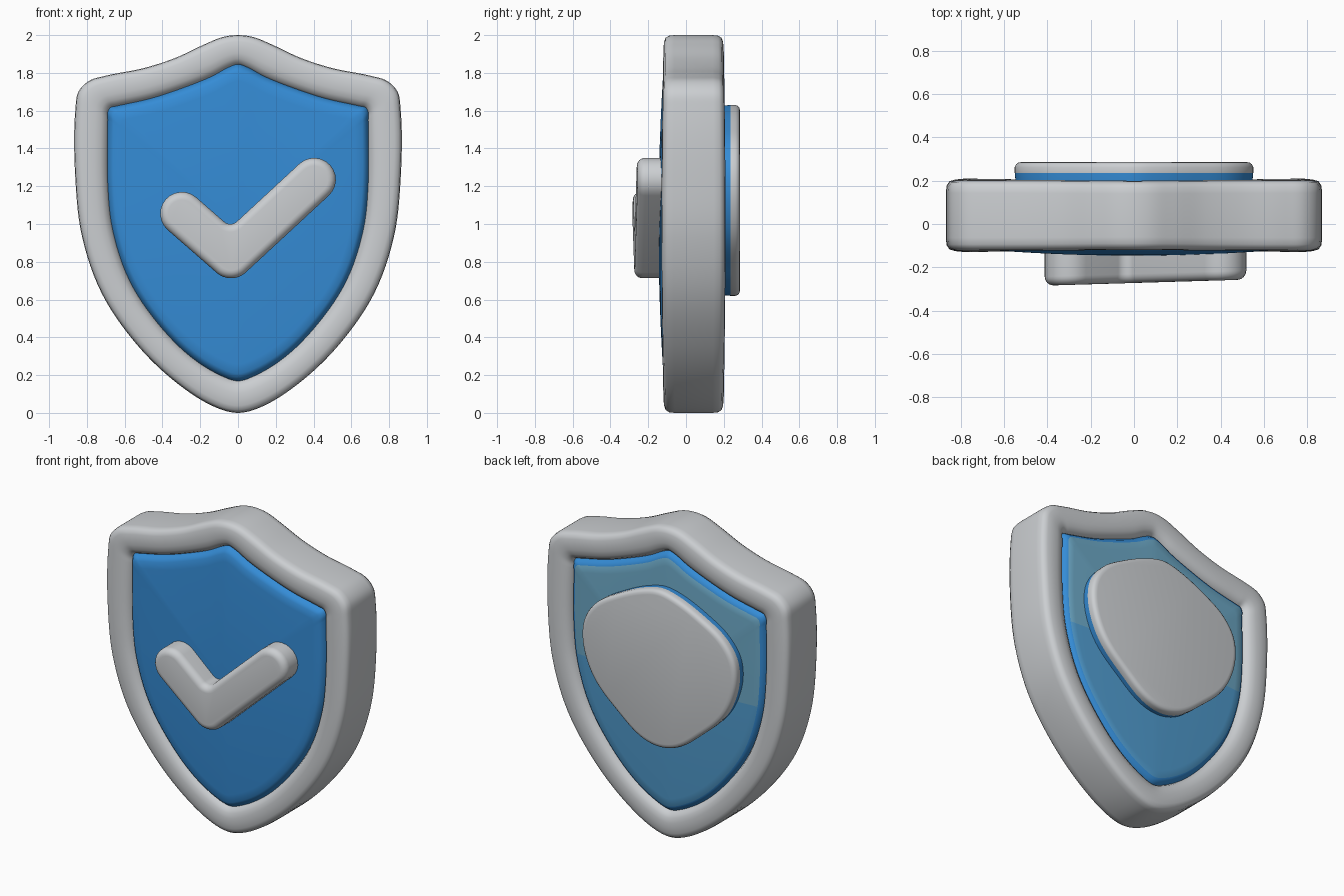
import bpy, bmesh, math
from mathutils import Vector

if "Cube" in bpy.data.objects:
    bpy.data.objects.remove(bpy.data.objects["Cube"])


def material(name, rgb):
    m = bpy.data.materials.new(name)
    m.diffuse_color = (*rgb, 1)
    m.use_nodes = True
    m.node_tree.nodes["Principled BSDF"].inputs["Base Color"].default_value = m.diffuse_color
    return m


GREY = material("light grey", (0.60, 0.62, 0.64))
BLUE = material("bright blue", (0.035, 0.262, 0.67))
PALE = material("pale blue", (0.15, 0.39, 0.56))
MID = material("mid blue", (0.08, 0.33, 0.62))


def smooth_loop(half, steps=6):
    """Closed mirrored (x, z) curve through half-outline points, top to bottom."""
    p = [Vector(q) for q in half]
    ext = [Vector((-p[1].x, p[1].y))] + p + [Vector((-p[-2].x, p[-2].y))]
    tan = [((ext[i] - ext[i - 1]).normalized() + (ext[i + 1] - ext[i]).normalized()).normalized()
           for i in range(1, len(ext) - 1)]
    pts = []
    for i in range(len(p) - 1):
        length = (p[i + 1] - p[i]).length
        for k in range(steps):
            t = k / steps
            pts.append(p[i] * (2*t**3 - 3*t*t + 1) + tan[i] * length * (t**3 - 2*t*t + t)
                       + p[i + 1] * (3*t*t - 2*t**3) + tan[i + 1] * length * (t**3 - t*t))
    pts.append(p[-1])
    return pts + [Vector((-q.x, q.y)) for q in reversed(pts[1:-1])]


def loft(name, rings, mats, closed=False, rule=None, cut_z=None):
    """Skin a list of equal-length rings; cap the ends unless closed."""
    bm = bmesh.new()
    vs = [[bm.verts.new(p) for p in ring] for ring in rings]
    n = len(vs[0])
    for i in range(len(vs) if closed else len(vs) - 1):
        a, b = vs[i], vs[(i + 1) % len(vs)]
        for j in range(n):
            k = (j + 1) % n
            bm.faces.new((a[j], a[k], b[k], b[j]))
    if not closed:
        bm.faces.new(vs[0])
        bm.faces.new(vs[-1])
    if cut_z is not None:
        bmesh.ops.bisect_plane(bm, geom=bm.verts[:] + bm.edges[:] + bm.faces[:],
                               plane_co=(0, 0, cut_z), plane_no=(0, 0, 1))
    bmesh.ops.recalc_face_normals(bm, faces=bm.faces)
    if rule:
        for f in bm.faces:
            f.material_index = rule(f)
    me = bpy.data.meshes.new(name)
    bm.to_mesh(me)
    bm.free()
    for m in mats:
        me.materials.append(m)
    ob = bpy.data.objects.new(name, me)
    bpy.context.collection.objects.link(ob)
    bpy.ops.object.select_all(action='DESELECT')
    ob.select_set(True)
    bpy.context.view_layer.objects.active = ob
    bpy.ops.object.shade_smooth_by_angle(angle=math.radians(40))
    return ob


# Matching outer and inner outlines of the frame
outer = smooth_loop([(0, 2), (.08, 1.99), (.18, 1.95), (.33, 1.88), (.5, 1.825), (.7, 1.785),
                     (.79, 1.757), (.845, 1.7), (.86, 1.62), (.86, 1.22), (.825, .93),
                     (.72, .63), (.53, .355), (.32, .155), (.12, .03), (0, 0)])
inner = smooth_loop([(0, 1.84), (.04, 1.828), (.14, 1.775), (.3, 1.712), (.46, 1.66), (.64, 1.62),
                     (.672, 1.612), (.685, 1.59), (.685, 1.55), (.685, 1.2), (.66, .97),
                     (.57, .7), (.42, .475), (.24, .295), (.06, .19), (0, .175)])

# Frame: rounded section swept round the shield, slightly thicker at mid height
section = [(0, .10), (.02, .13), (.09, .148), (.22, .155), (.4, .158), (.6, .157),
           (.78, .15), (.92, .135), (1, .11), (1.02, .08)]
section = [(t, -h) for t, h in section] + [(t, h) for t, h in reversed(section)]
rings = []
for t, h in section:
    ring = []
    for o, i in zip(outer, inner):
        q = o.lerp(i, t)
        ring.append((q.x, 0.04 + h * (1 + 0.07 * (1 - (q.y - 1) ** 2)), q.y))
    rings.append(ring)
loft("shield_frame", rings, [GREY], closed=True)

# Panel: domed front and back; the back has two paler tones
C = Vector((0, 1.0))


def scaled(loop, s, y, c=C):
    return [((c + (p - c) * s).x, y, (c + (p - c) * s).y) for p in loop]


scales = [.06, .2, .35, .5, .65, .8, .9, .96]
front = [(s, -.118 - .028 * (1 - s * s)) for s in scales] + [(.985, -.108), (1.01, -.08)]
back = [(1.01, .15), (.985, .178)] + [(s, .188 + .024 * (1 - s * s)) for s in reversed(scales)]


def panel_rule(f):
    c = f.calc_center_median()
    if c.y < .184:
        return 0
    return 1 if c.z > 1.02 else 2


loft("shield_panel", [scaled(inner, s, y) for s, y in front + back],
     [BLUE, PALE, MID], rule=panel_rule, cut_z=1.02)

# Back plate: soft shield slab, blue where it meets the panel
plate = smooth_loop([(0, 1.63), (.12, 1.605), (.3, 1.525), (.45, 1.43), (.53, 1.32), (.55, 1.2),
                     (.52, 1.05), (.45, .92), (.3, .775), (.13, .65), (0, .62)])
pc = Vector((0, 1.13))
loft("back_plate", [scaled(plate, s, y, pc) for s, y in
                    [(.99, .18), (1, .235), (1, .262), (.99, .275), (.97, .283), (.94, .286)]],
     [GREY, BLUE], rule=lambda f: 1 if f.calc_center_median().y < .23 and abs(f.normal.y) < .5 else 0)

# Check mark: bent rounded bar with a filleted inner corner
A, B, D = Vector((-.297, 1.055)), Vector((-.037, .828)), Vector((.403, 1.235))
WIDTH, FILLET = .115, .05


def check_outline(r, n=12):
    d1 = math.atan2(A.y - B.y, A.x - B.x)
    d2 = math.atan2(D.y - B.y, D.x - B.x)
    h = math.pi / 2
    mid = (d1 + d2) / 2
    notch = B + Vector((math.cos(mid), math.sin(mid))) * (WIDTH + FILLET) / math.sin((d1 - d2) / 2)
    arcs = [(A, r, d1 - h, d1 + h), (B, r, d1 + h, d2 - h + 4 * h), (D, r, d2 - h, d2 + h),
            (notch, WIDTH + FILLET - r, d2 + 3 * h, d1 + h)]
    return [c + rad * Vector((math.cos(a0 + (a1 - a0) * k / n), math.sin(a0 + (a1 - a0) * k / n)))
            for c, rad, a0, a1 in arcs for k in range(n + 1)]


E = .042
steps = [(WIDTH, None)] + [(WIDTH - E * (1 - math.cos(a)), E * (1 - math.sin(a)))
                           for a in [k * math.pi / 12 for k in range(7)]]
rings = []
for r, drop in steps:
    rings.append([(p.x, -.1 if drop is None else -.272 + .03 * p.x + drop, p.y)
                  for p in check_outline(r)])
loft("check_mark", rings, [GREY])
